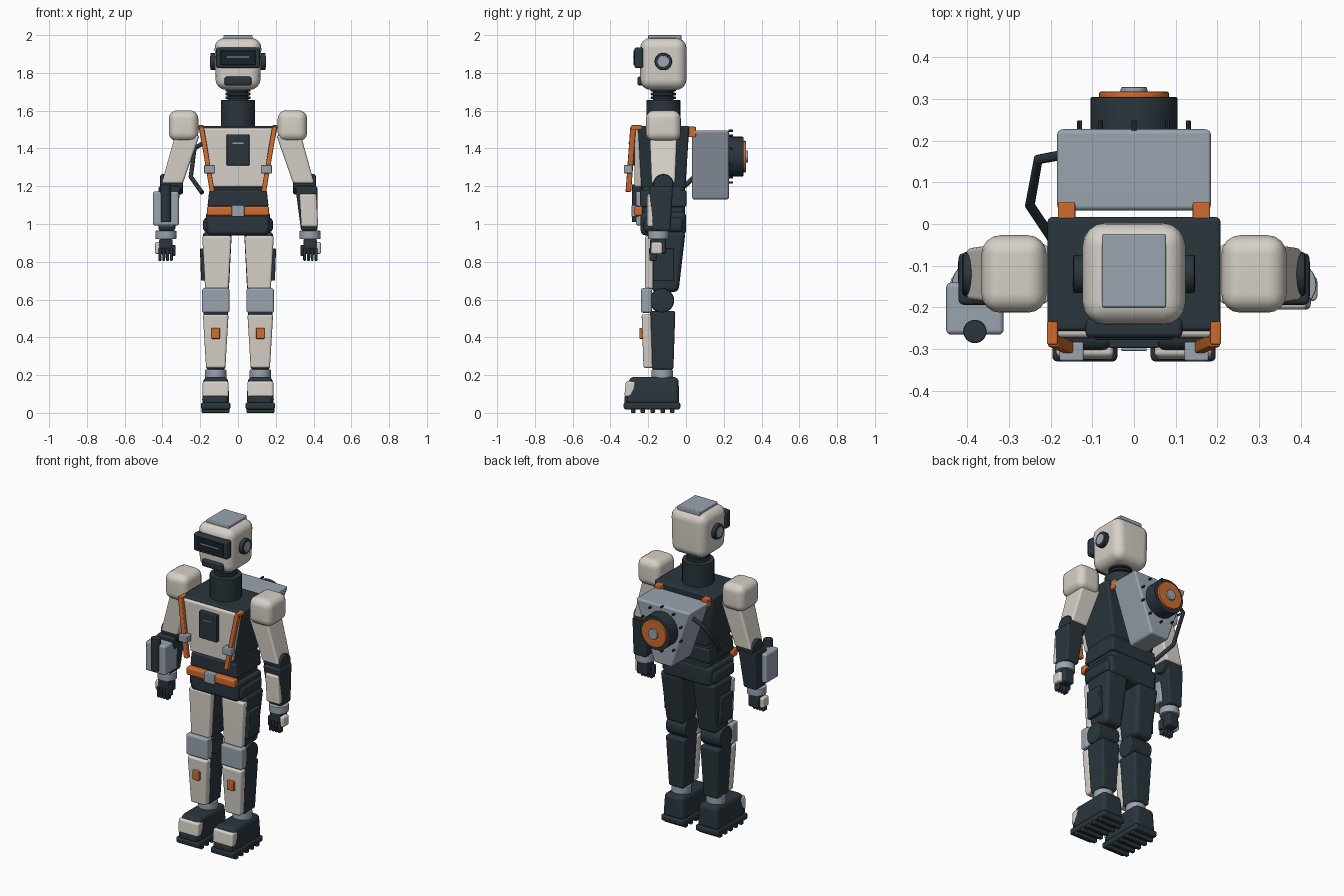
import bpy, bmesh
from math import pi, cos, sin, radians
from mathutils import Vector, Matrix

cube = bpy.data.objects.get("Cube")
if cube:
    bpy.data.objects.remove(cube)


def material(name, *rgb):
    mat = bpy.data.materials.new(name)
    mat.use_nodes = True
    mat.diffuse_color = (*rgb, 1)
    mat.node_tree.nodes["Principled BSDF"].inputs["Base Color"].default_value = (*rgb, 1)
    return mat


WHITE = material("warm white", .67, .63, .57)
DARK = material("dark slate", .023, .036, .046)
BLACK = material("visor black", .01, .016, .022)
GREY = material("blue grey", .32, .37, .43)
ORANGE = material("orange", .62, .15, .028)

# Edge softness, and the lines the body is built around
FINE, SOFT, ROUND, PUFFY = .005, .012, .025, .045
SPINE, ARM, LEG, HUB = -.12, .382, .118, 1.357


def finish(name, bm, mat):
    bmesh.ops.recalc_face_normals(bm, faces=bm.faces)
    mesh = bpy.data.meshes.new(name)
    bm.to_mesh(mesh)
    bm.free()
    mesh.materials.append(mat)
    part = bpy.data.objects.new(name, mesh)
    bpy.context.collection.objects.link(part)
    bpy.ops.object.select_all(action='DESELECT')
    part.select_set(True)
    bpy.context.view_layer.objects.active = part
    bpy.ops.object.shade_smooth_by_angle(angle=radians(40))
    normals = part.modifiers.new("weighted normals", 'WEIGHTED_NORMAL')
    normals.keep_sharp = True


def block(name, mat, low, high, width, depth, x=0, y=SPINE, bevel=SOFT,
          foot=1, foot_depth=1, foot_x=0, foot_y=0):
    """Bevelled block; the foot values scale and shift its lower end."""
    bm = bmesh.new()
    bmesh.ops.create_cube(bm, size=1)
    for vert in bm.verts:
        across, along = vert.co.x * width, vert.co.y * depth
        if vert.co.z > 0:
            vert.co = (x + across, y + along, high)
        else:
            vert.co = (x + foot_x + across * foot, y + foot_y + along * foot_depth, low)
    bmesh.ops.bevel(bm, geom=bm.edges[:], offset=bevel, segments=4,
                    profile=.5, affect='EDGES', clamp_overlap=True)
    finish(name, bm, mat)


def disc(name, mat, radius, depth, x=0, y=SPINE, z=HUB, axis='Z', bevel=FINE, sides=32):
    """Cylinder along an axis with softened rims."""
    bm = bmesh.new()
    bmesh.ops.create_cone(bm, cap_ends=True, segments=sides,
                          radius1=radius, radius2=radius, depth=depth)
    rims = [e for e in bm.edges if e.verts[0].co.z * e.verts[1].co.z > 0]
    bmesh.ops.bevel(bm, geom=rims, offset=bevel, segments=2, profile=.5, affect='EDGES')
    if axis != 'Z':
        bm.transform(Matrix.Rotation(pi / 2, 4, 'Y' if axis == 'X' else 'X'))
    bm.transform(Matrix.Translation((x, y, z)))
    finish(name, bm, mat)


def pair(build, name, mat, x, foot_x=0, **shape):
    """Build a part on the left and mirrored on the right."""
    for side, sign in (("left", 1), ("right", -1)):
        if foot_x:
            shape["foot_x"] = sign * foot_x
        build(side + "_" + name, mat, x=sign * x, **shape)


# Head
block("head", WHITE, low=1.71, high=1.985, width=.25, depth=.245, bevel=.055, foot=.94)
block("head_top_plate", GREY, low=1.97, high=2, width=.154, depth=.176, y=-.112, bevel=FINE)
block("visor", DARK, low=1.825, high=1.935, width=.232, depth=.046, y=-.25)
block("visor_screen", BLACK, low=1.842, high=1.918, width=.185, depth=.009, y=-.274, bevel=.003)
block("visor_light", GREY, low=1.881, high=1.888, width=.125, depth=.005, y=-.278, bevel=.001)
block("chin_vent", DARK, low=1.733, high=1.78, width=.142, depth=.035, y=-.24)
pair(disc, "ear", DARK, radius=.046, depth=.032, x=.13, z=1.86, axis='X')
pair(disc, "ear_cap", GREY, radius=.031, depth=.008, x=.144, z=1.86, axis='X', bevel=.002)

# Neck
disc("neck", DARK, radius=.055, depth=.1, z=1.68)
for ring in range(3):
    disc("neck_ring", DARK, radius=.067, depth=.014, z=1.668 + ring * .02)
disc("neck_collar", DARK, radius=.09, depth=.145, z=1.585)

# Torso
block("torso", DARK, low=1.19, high=1.52, width=.42, depth=.275, foot=.69, foot_depth=.85)
block("chest_plate", WHITE, low=1.195, high=1.508, width=.405, depth=.055, y=-.245, foot=.68)
block("chest_panel", DARK, low=1.31, high=1.475, width=.12, depth=.035, y=-.28, bevel=FINE)
block("chest_panel_light", GREY, low=1.424, high=1.432, width=.06, depth=.009, y=-.3, bevel=.001)
block("abdomen", DARK, low=1.02, high=1.21, width=.3, depth=.23, bevel=ROUND)
block("waist_band", DARK, low=1.09, high=1.18, width=.305, depth=.245, foot=1.06)
block("pelvis", DARK, low=.94, high=1.065, width=.345, depth=.24, bevel=ROUND, foot=.95)
block("hip_pad", DARK, low=.955, high=1.035, width=.37, depth=.21, bevel=ROUND)
block("belt", ORANGE, low=1.043, high=1.094, width=.33, depth=.046, y=-.252)
block("belt_buckle", GREY, low=1.038, high=1.1, width=.068, depth=.04, y=-.268, bevel=FINE)

# Harness
pair(block, "strap", ORANGE, low=1.17, high=1.515, width=.026, depth=.03,
     x=.194, y=-.28, foot_x=-.058, foot_y=-.025, bevel=FINE)
pair(block, "strap_hook", ORANGE, low=1.5, high=1.524, width=.026, depth=.055,
     x=.196, y=-.262, bevel=FINE)
pair(block, "strap_buckle", GREY, low=1.268, high=1.312, width=.058, depth=.045,
     x=.15, y=-.306, bevel=FINE)
pair(block, "pack_strap", ORANGE, low=1.46, high=1.515, width=.042, depth=.05,
     x=.162, y=.028, bevel=FINE)

# Arms
pair(block, "shoulder", WHITE, low=1.438, high=1.602, width=.156, depth=.186,
     x=.288, bevel=PUFFY)
pair(block, "upper_arm", WHITE, low=1.215, high=1.47, width=.13, depth=.145,
     x=.268, foot=.86, foot_depth=.86, foot_x=.08)
pair(disc, "elbow", DARK, radius=.054, depth=.122, x=.352, z=1.21, axis='X', bevel=SOFT)
pair(block, "forearm", DARK, low=.965, high=1.2, width=.118, depth=.125,
     x=.362, y=-.132, foot=.75, foot_depth=.8, foot_x=.016)
pair(block, "forearm_plate", WHITE, low=.985, high=1.16, width=.09, depth=.035,
     x=.37, y=-.188, foot_x=.01)
pair(disc, "wrist_cuff", GREY, radius=.056, depth=.045, x=ARM, y=-.146, z=.942)
pair(block, "hand", DARK, low=.84, high=.925, width=.07, depth=.083, x=ARM, y=-.148)
pair(block, "hand_plate", WHITE, low=.84, high=.905, width=.03, depth=.06, x=.425, y=-.155)
for finger in range(4):
    pair(block, "finger", DARK, low=.805, high=.872, width=.017, depth=.043,
         x=.353 + finger * .02, y=-.175, foot=.9, foot_depth=.8, bevel=FINE)
pair(block, "thumb", DARK, low=.83, high=.89, width=.02, depth=.028,
     x=.342, y=-.17, bevel=FINE)

# Thighs
pair(block, "thigh", DARK, low=.64, high=.96, width=.155, depth=.195,
     x=.11, y=-.1, foot=.79, foot_depth=.72, foot_y=-.01, bevel=ROUND)
pair(block, "thigh_plate", WHITE, low=.655, high=.938, width=.155, depth=.043,
     x=.112, y=-.195, foot=.8)
pair(block, "thigh_pocket", DARK, low=.7, high=.87, width=.035, depth=.11,
     x=.184, foot_x=-.006, bevel=FINE)

# Knees and shins
pair(disc, "knee_joint", DARK, radius=.065, depth=.14, x=LEG, y=-.128, z=.595,
     axis='X', bevel=SOFT)
pair(block, "knee_pad", GREY, low=.53, high=.66, width=.146, depth=.058, x=LEG, y=-.21)
pair(block, "calf", DARK, low=.23, high=.54, width=.13, depth=.135,
     x=LEG, y=-.124, foot=.77, foot_depth=.85)
pair(block, "shin_plate", WHITE, low=.237, high=.522, width=.136, depth=.05,
     x=LEG, y=-.21, foot=.75, foot_y=.01)
pair(block, "shin_marker", ORANGE, low=.392, high=.45, width=.045, depth=.026,
     x=LEG, y=-.234, bevel=FINE)

# Feet
pair(disc, "ankle", GREY, radius=.056, depth=.05, x=LEG, y=-.126, z=.205)
pair(block, "boot", DARK, low=.045, high=.19, width=.13, depth=.26,
     x=LEG, y=-.17, foot=1.12, foot_depth=1.1, foot_y=-.008, bevel=ROUND)
pair(block, "toe_cap", WHITE, low=.085, high=.168, width=.138, depth=.053,
     x=LEG, y=-.292, foot_y=-.008)
pair(block, "toe_bumper", DARK, low=.05, high=.092, width=.125, depth=.042, x=LEG, y=-.305)
pair(block, "sole", DARK, low=.018, high=.056, width=.156, depth=.3, x=LEG, y=-.18)
for tread in range(5):
    pair(block, "tread", DARK, low=0, high=.025, width=.148, depth=.024,
         x=LEG, y=-.28 + tread * .052, bevel=FINE)

# Forearm device on the right arm
block("arm_device", GREY, low=.992, high=1.172, width=.138, depth=.125, x=-ARM, y=-.203)
disc("arm_device_canister", DARK, radius=.028, depth=.2, x=-ARM, y=-.258, z=1.11)

# Backpack with round hub
block("backpack", GREY, low=1.13, high=1.495, width=.375, depth=.195, y=.13, foot=.32)
disc("hub", DARK, radius=.105, depth=.086, y=.262, axis='Y')
disc("hub_ring", ORANGE, radius=.084, depth=.018, y=.309, axis='Y')
disc("hub_cap", GREY, radius=.032, depth=.022, y=.318, axis='Y')
for bolt in range(10):
    arm = Matrix.Rotation(bolt * pi / 5, 3, 'Y') @ Vector((0, 0, .137))
    disc("hub_bolt", DARK, radius=.006, depth=.024, x=arm.x, y=.236, z=HUB + arm.z,
         axis='Y', bevel=.001, sides=8)

# Hose from pack to waist
curve = bpy.data.curves.new("hose", 'CURVE')
curve.dimensions = '3D'
curve.bevel_depth = SOFT
curve.use_fill_caps = True
path = [(-.15, .17, 1.45), (-.23, .155, 1.4), (-.25, .045, 1.25), (-.19, -.045, 1.165)]
spline = curve.splines.new('POLY')
spline.points.add(len(path) - 1)
for point, place in zip(spline.points, path):
    point.co = (*place, 1)
curve.materials.append(DARK)
bpy.context.collection.objects.link(bpy.data.objects.new("hose", curve))
